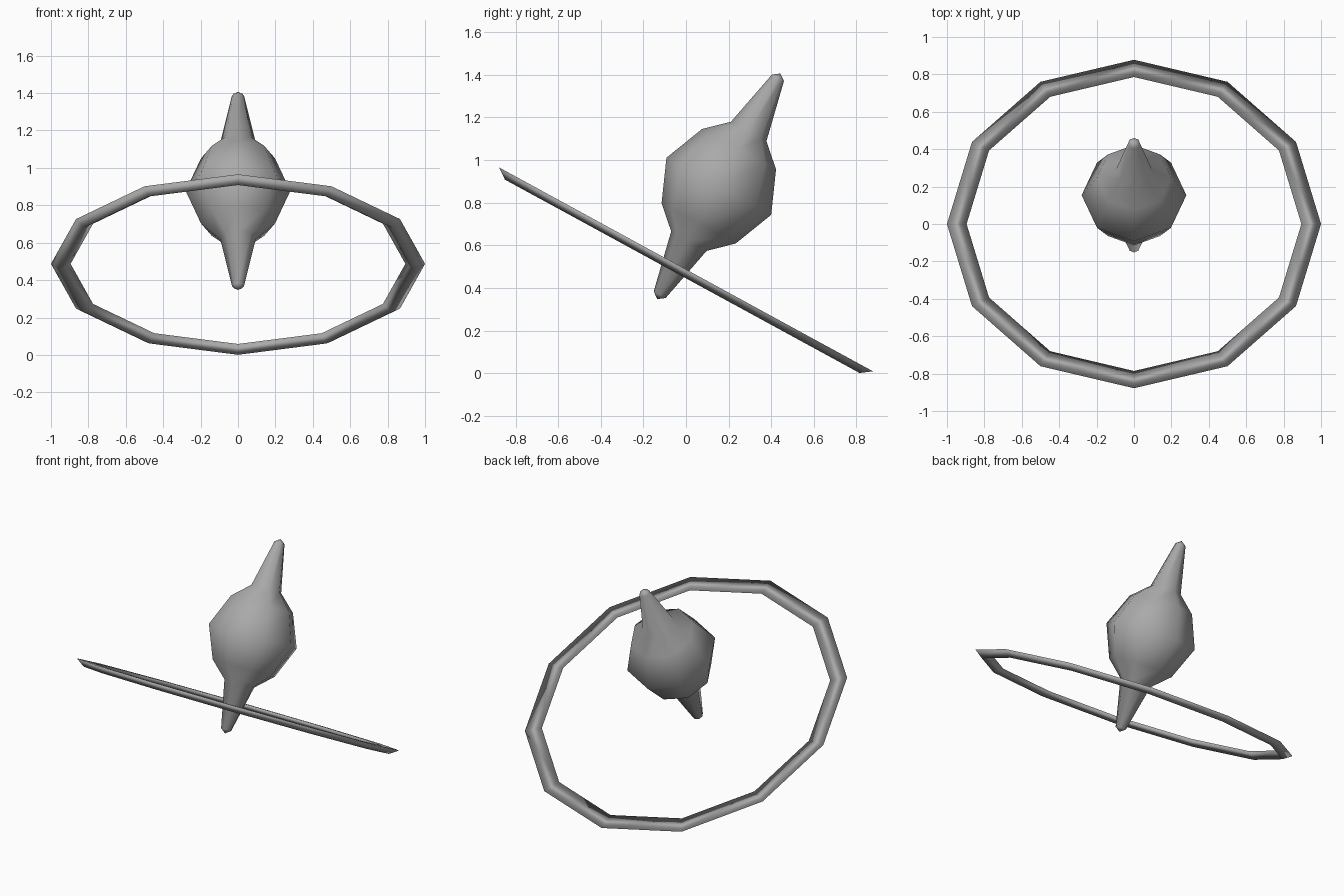
import bpy, bmesh
from math import cos, sin, pi, radians

cube = bpy.data.objects.get("Cube")
if cube:
    bpy.data.objects.remove(cube)

TILT = radians(-28.6)  # body and ring lean back together

grey = bpy.data.materials.new("plain_grey")
grey.use_nodes = True
colour = (0.4, 0.4, 0.4, 1)
grey.diffuse_color = colour
grey.node_tree.nodes["Principled BSDF"].inputs["Base Color"].default_value = colour


def lathe(name, profile, sides, location, closed=False):
    """Turn a (radius, height) profile about the tilted axis."""
    bm = bmesh.new()
    rings = [[bm.verts.new((r * cos(2 * pi * i / sides), r * sin(2 * pi * i / sides), h))
              for r, h in profile] for i in range(sides)]
    n = len(profile)
    for i in range(sides):
        a, b = rings[i], rings[(i + 1) % sides]
        for j in range(n if closed else n - 1):
            k = (j + 1) % n
            bm.faces.new((a[j], b[j], b[k], a[k]))
    bmesh.ops.remove_doubles(bm, verts=bm.verts, dist=0.0001)
    bmesh.ops.recalc_face_normals(bm, faces=bm.faces)
    for f in bm.faces:
        f.smooth = True
    mesh = bpy.data.meshes.new(name)
    bm.to_mesh(mesh)
    bm.free()
    mesh.materials.append(grey)
    obj = bpy.data.objects.new(name, mesh)
    obj.location = location
    obj.rotation_euler.x = TILT
    bpy.context.collection.objects.link(obj)
    return obj


# Faceted ball with a long spike at each pole
half = [(0.198, 0.198), (0.095, 0.293), (0.032, 0.58), (0, 0.603)]
body = [(r, -h) for r, h in reversed(half)] + [(0.28, 0)] + half
lathe("spiked_body", body, 8, (0, 0.154, 0.877))

# Thin ring, flat above and ridged below
lathe("ring", [(1, 0), (0.895, 0), (0.948, -0.037)], 12, (0, 0, 0.487), closed=True)
